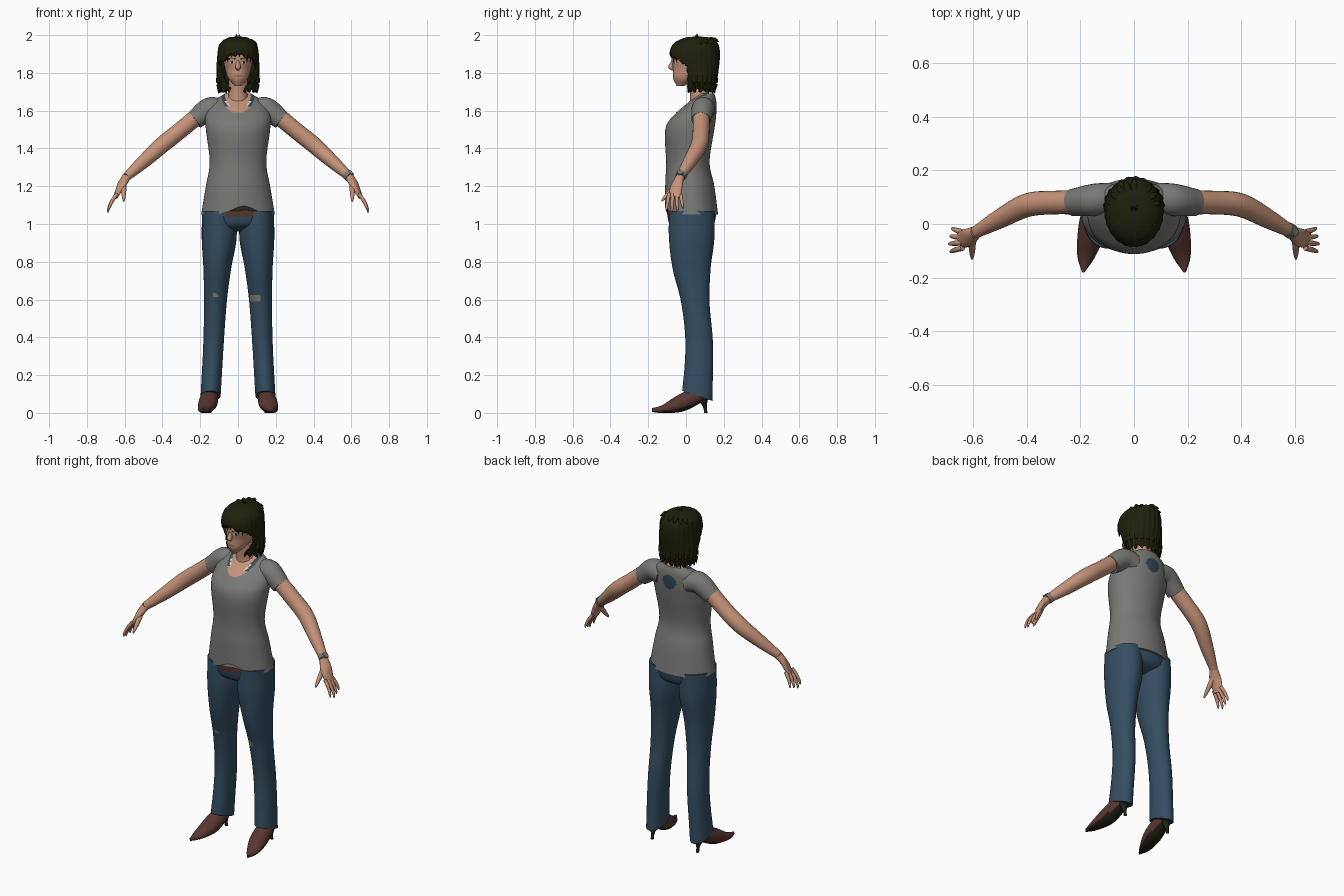
import bpy, bmesh, math, random
from mathutils import Vector, Quaternion

random.seed(4)
if "Cube" in bpy.data.objects:
    bpy.data.objects.remove(bpy.data.objects["Cube"], do_unlink=True)


def material(name, red, green, blue):
    mat = bpy.data.materials.new(name)
    mat.use_nodes = True
    mat.diffuse_color = (red, green, blue, 1)
    shader = mat.node_tree.nodes["Principled BSDF"]
    shader.inputs["Base Color"].default_value = mat.diffuse_color
    shader.inputs["Roughness"].default_value = .8
    return mat


SKIN = material("skin", .56, .29, .19)
LIPS = material("lips", .4, .16, .11)
HAIR = material("dark_hair", .014, .014, .004)
SHIRT = material("grey_cotton", .19, .19, .18)
DENIM = material("blue_denim", .034, .075, .12)
LEATHER = material("brown_leather", .1, .037, .03)
WORN = material("worn_threads", .2, .2, .17)
STRAP = material("slate_blue", .035, .065, .09)
SOLE = material("dark_sole", .016, .015, .006)
WHITE = material("white", .7, .7, .7)


def spline(points, steps):
    """Smooth curve through points of any dimension."""
    pts = [Vector(p) for p in points]
    last = len(pts) - 1
    out = []
    for i in range(last):
        start, end = pts[i], pts[i + 1]
        leave = (end - pts[i - 1]) / 2 if i else end - start
        arrive = (pts[i + 2] - start) / 2 if i + 1 < last else end - start
        for s in range(steps):
            t = s / steps
            blend = t * t * (3 - 2 * t)
            bend = leave * (t * (1 - t) ** 2) - arrive * (t * t * (1 - t))
            out.append(start.lerp(end, blend) + bend)
    return out + [pts[last]]


def sweep(name, points, mats, sides=24, steps=8, upright=False,
          shape=None, paint=None, cut=None, caps=True):
    """Skin rings (x, y, z, radius, optional second radius) along a smooth path."""
    path = spline([p if len(p) > 4 else (*p, p[-1]) for p in points], steps)
    bm = bmesh.new()
    rings = []
    for i, (*centre, wide, deep) in enumerate(path):
        ahead, behind = path[min(i + 1, len(path) - 1)], path[max(i - 1, 0)]
        tangent = Vector(ahead[:3]) - Vector(behind[:3])
        turn = Quaternion() if upright else tangent.to_track_quat('Z', 'Y')
        ring = []
        for j in range(sides):
            angle = math.tau * j / sides
            offset = Vector((wide * math.cos(angle), deep * math.sin(angle), 0))
            co = Vector(centre) + turn @ offset
            ring.append(bm.verts.new(shape(co) if shape else co))
        rings.append(ring)
    for low, high in zip(rings, rings[1:]):
        for j in range(sides):
            bm.faces.new((low[j - 1], low[j], high[j], high[j - 1]))
    if caps:
        bm.faces.new(rings[0][::-1])
        bm.faces.new(rings[-1])
    bmesh.ops.recalc_face_normals(bm, faces=bm.faces)
    if cut:
        gone = [face for face in bm.faces if cut(face.calc_center_median())]
        bmesh.ops.delete(bm, geom=gone, context='FACES')
    if paint:
        bm.normal_update()
        for face in bm.faces:
            face.material_index = mats.index(paint(face.calc_center_median(), face.normal))
    mesh = bpy.data.meshes.new(name)
    bm.to_mesh(mesh)
    bm.free()
    for mat in mats:
        mesh.materials.append(mat)
    obj = bpy.data.objects.new(name, mesh)
    bpy.context.collection.objects.link(obj)
    bpy.ops.object.select_all(action='DESELECT')
    obj.select_set(True)
    bpy.context.view_layer.objects.active = obj
    bpy.ops.object.shade_smooth_by_angle(angle=math.radians(50))
    return obj


def column(name, rows, mats, **options):
    """Upright loft on the centre line from rows (z, y, x radius, y radius)."""
    return sweep(name, [(0, y, z, rx, ry) for z, y, rx, ry in rows], mats, upright=True, **options)


def pair(name, points, mats, **options):
    """Left part and its mirror image on the right."""
    for side, word in ((1, "left_"), (-1, "right_")):
        sweep(word + name, [(side * x, *rest) for x, *rest in points], mats, **options)


# Shirt body with raised front hem, neckline, straps and round back print
def shirt_hem(co):
    rise = max(0, 1.15 - co.z) * math.exp(-((co.x - .03) / .08) ** 2)
    if co.y < 0:
        co.z += rise * .45
    return co


def shirt_paint(centre, normal):
    if centre.y > .11:
        return STRAP if math.hypot(centre.x, centre.z - 1.6) < .043 else SHIRT
    neckline = math.hypot(centre.x / .09, (1.69 - centre.z) / .1)
    if neckline > 1:
        return SHIRT
    if neckline < .78 or centre.z < 1.625:
        return SKIN
    return WHITE if neckline < .86 and centre.z < 1.65 else STRAP


column("shirt_body", [(1.05, .03, .195, .14), (1.2, .02, .17, .13), (1.33, .01, .15, .115),
                      (1.5, .02, .17, .13), (1.58, .05, .17, .11), (1.65, .09, .13, .07),
                      (1.69, .11, .07, .04)],
       [SHIRT, SKIN, STRAP, WHITE], sides=112, steps=14, shape=shirt_hem, paint=shirt_paint)
pair("sleeve", [(.08, .1, 1.6, .055), (.15, .09, 1.61, .06), (.23, .08, 1.55, .051)], [SHIRT])

# Arms, palms, fingers and thumbs
WRIST = (.59, -.03, 1.25, .023)
pair("arm", [(.18, .08, 1.6, .045), (.3, .08, 1.5, .044), (.4, .07, 1.42, .044),
             (.5, .02, 1.33, .036), WRIST], [SKIN])
pair("palm", [WRIST, (.62, -.05, 1.2, .034, .018), (.65, -.06, 1.14, .03, .01)], [SKIN])
for finger, slot in (("index", -1.5), ("middle", -.5), ("ring", .5), ("little", 1.5)):
    reach = 1 - abs(slot + .5) / 9
    pair(finger + "_finger",
         [(.64 + .05 * reach * math.sin(t * 1.5), -.06 + slot * .02 * (1 + t / 2),
           1.16 - .1 * reach * t, .01 - .006 * t ** 3) for t in (0, .4, .8, 1)], [SKIN], sides=10)
pair("thumb", [(.605, -.05 - .08 * t, 1.21 - .09 * t, .014 - .01 * t ** 3)
               for t in (0, .4, .8, 1)], [SKIN], sides=10)

# Watch on the left wrist
sweep("watch_band", [(.575, -.02, 1.265, .028), (.59, -.03, 1.25, .028)], [WORN])
sweep("watch_face", [(.594, -.03, 1.266, .018), (.604, -.03, 1.276, .016)], [WORN])


# Trouser hips with the belt showing in front
def belt_paint(centre, normal):
    if centre.y > 0 or centre.z < 1.04 or abs(centre.x - .04) > .1:
        return DENIM
    return WORN if centre.x > .12 else LEATHER


column("trouser_hips", [(1.11, .03, .18, .13), (1.04, .03, .19, .128), (.99, .03, .16, .11),
                        (.96, .03, .05, .05)],
       [DENIM, LEATHER, WORN], sides=72, paint=belt_paint)


# Trouser legs with sloping hems and worn knees
def trouser_hem(co):
    co.z -= max(0, .2 - co.z) * (co.y - .06) * 3
    return co


def knee_paint(centre, normal):
    large = max(abs(centre.x - .09), abs(centre.z - .605) * 1.6) < .027
    small = math.hypot(centre.x + .118, centre.z - .62) < .013
    return WORN if normal.y < -.3 and (large or small) else DENIM


pair("trouser_leg", [(.1, .03, 1.07, .09, .12), (.1, .03, .92, .092, .12), (.11, .03, .76, .073, .1),
                     (.12, .05, .58, .06, .075), (.13, .07, .36, .054, .073),
                     (.145, .06, .09, .053, .08)],
     [DENIM, WORN], sides=56, steps=18, upright=True, shape=trouser_hem, paint=knee_paint)


# Pointed shoes with dark soles and thin heels
def ground(co):
    co.z = max(co.z, 0)
    return co


pair("shoe", [(.15, .12, .09, .02), (.15, .06, .09, .042), (.16, -.03, .05, .05, .045),
              (.18, -.12, .02, .033, .022), (.19, -.18, .015, .005, .01)],
     [LEATHER, SOLE], shape=ground, paint=lambda c, normal: SOLE if normal.z < -.55 else LEATHER)
pair("shoe_heel", [(.15, .09, .07, .025), (.15, .1, .03, .01), (.15, .105, 0, .009)],
     [SOLE], sides=12, upright=True)


# Neck and head with painted eyes, brows and lips
def face_paint(centre, normal):
    if centre.y > -.02:
        return SKIN
    side = abs(centre.x) - .032
    if math.hypot(centre.x / .024, (centre.z - 1.785) / .008) < 1:
        return LIPS
    if abs(centre.z - 1.878 + side * side * 9) < .003 and abs(side) < .019:
        return HAIR
    if math.hypot(side / .014, (centre.z - 1.855) / .006) < 1:
        return HAIR if abs(side) < .006 or centre.z > 1.857 else WHITE
    return SKIN


sweep("neck", [(0, .08, 1.62, .06), (0, .07, 1.7, .05), (0, .06, 1.8, .05)], [SKIN])
column("head", [(1.73, -.03, .016, .018), (1.77, 0, .051, .068), (1.82, .03, .068, .098),
                (1.9, .04, .077, .114), (1.97, .05, .03, .05)],
       [SKIN, LIPS, HAIR, WHITE], sides=120, steps=20, paint=face_paint)
sweep("nose", [(0, -.068, 1.87, .006), (0, -.08, 1.83, .014), (0, -.07, 1.813, .006)],
      [SKIN], upright=True)


# Hair shell with an open face and a ragged lower edge
def ripple(co):
    angle = math.atan2(co.x, co.y - .06)
    co.z += max(0, 1.8 - co.z) * math.sin(angle * 17) / 9
    grow = 1 + .014 * math.sin(angle * 23)
    return Vector((co.x * grow, co.y * grow, co.z))


def face_opening(centre):
    fringe = 1.897 - 5 * centre.x ** 2 + .008 * math.sin(centre.x * 110)
    return centre.y < .008 and centre.z < fringe


hair = column("hair", [(1.705, .08, .1, .076), (1.78, .07, .111, .096), (1.88, .047, .11, .13),
                       (1.95, .05, .098, .12), (1.985, .06, .055, .07), (1.993, .06, .003, .003)],
              [HAIR], sides=96, steps=9, caps=False, shape=ripple, cut=face_opening)
shell = hair.modifiers.new("thickness", 'SOLIDIFY')
shell.thickness = .012


# Loose locks round the nape, over the forehead and on the crown
def lock(name, degrees, middle, wide, deep, profile):
    angle = math.radians(degrees)
    x, y = wide * math.sin(angle), deep * math.cos(angle)
    sweep(name, [(x * spread, middle + y * spread, z, size) for spread, z, size in profile],
          [HAIR], sides=8, steps=4)


for turn in range(-108, 109, 18):
    lock("nape_lock", turn, .07, .105, .088,
         ((.95, 1.8, .012), (1, 1.75, .011), (.98, random.uniform(1.69, 1.71), .002)))
for turn in range(140, 221, 12):
    lock("fringe_lock", turn, .05, .1, .128,
         ((.8, 1.955, .011), (1, 1.91, .009), (1.02, random.uniform(1.85, 1.89), .002)))
for turn in range(-80, 81, 20):
    height = random.uniform(1.93, 1.97)
    lock("crown_tuft", turn, .06, .1, .11,
         ((.6, height + .01, .014), (.85, height + .01, .011), (1.03, height, .002)))
